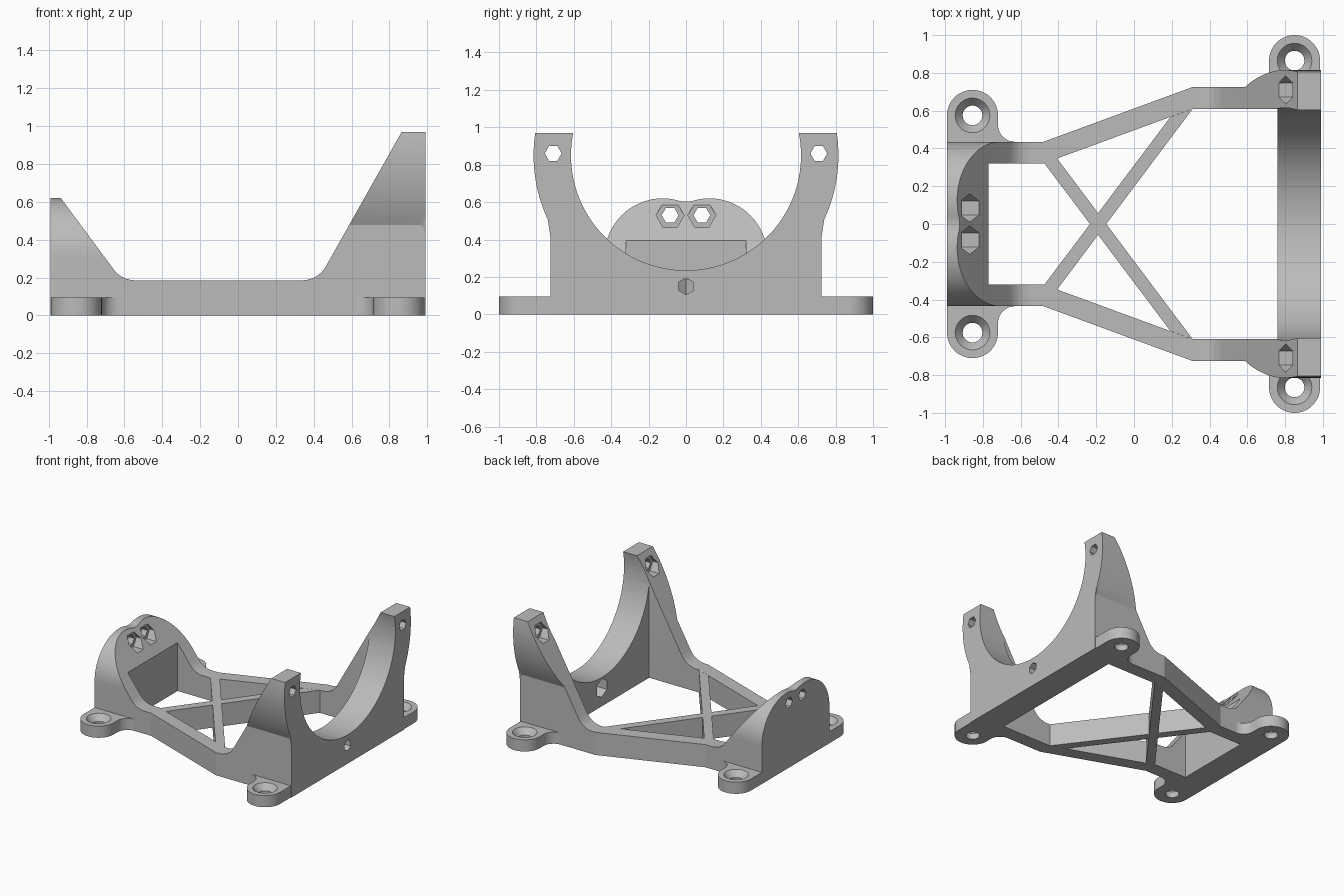
import bpy, bmesh
from math import sin, cos, asin, acos, pi, radians, hypot

cube = bpy.data.objects.get("Cube")
if cube:
    bpy.data.objects.remove(cube, do_unlink=True)

grey = bpy.data.materials.new("plain_grey")
grey.use_nodes = True
COLOUR = (0.5, 0.5, 0.5, 1)
grey.diffuse_color = COLOUR
grey.node_tree.nodes["Principled BSDF"].inputs["Base Color"].default_value = COLOUR


def arc(cu, cv, r, a, b, n):
    """Points on an arc from angle a to angle b."""
    steps = [a + (b - a) * i / n for i in range(n + 1)]
    return [(cu + r * cos(t), cv + r * sin(t)) for t in steps]


def polygon(cu, cv, r, n, turn=0):
    return arc(cu, cv, r, turn, turn + 2 * pi, n)[:-1]


def fillet(p, corner, q, dist, n=8):
    """Rounded corner between the directions towards p and q."""
    def toward(t):
        d = hypot(t[0] - corner[0], t[1] - corner[1])
        return [corner[i] + (t[i] - corner[i]) * dist / d for i in (0, 1)]
    a, b = toward(p), toward(q)
    ts = [i / n for i in range(n + 1)]
    return [tuple((1 - t) ** 2 * a[i] + 2 * t * (1 - t) * corner[i] + t * t * b[i]
                  for i in (0, 1)) for t in ts]


def finish(name, bm):
    bmesh.ops.recalc_face_normals(bm, faces=bm.faces)
    mesh = bpy.data.meshes.new(name)
    bm.to_mesh(mesh)
    bm.free()
    obj = bpy.data.objects.new(name, mesh)
    bpy.context.collection.objects.link(obj)
    return obj


def prism_bm(pts, axis, lo, hi):
    place = {"x": lambda u, v, w: (w, u, v),
             "y": lambda u, v, w: (u, w, v),
             "z": lambda u, v, w: (u, v, w)}[axis]
    bm = bmesh.new()
    low = [bm.verts.new(place(u, v, lo)) for u, v in pts]
    high = [bm.verts.new(place(u, v, hi)) for u, v in pts]
    bm.faces.new(low)
    bm.faces.new(high)
    for i in range(len(pts)):
        j = (i + 1) % len(pts)
        bm.faces.new((low[i], low[j], high[j], high[i]))
    return bm


def prism(name, pts, axis, lo, hi):
    return finish(name, prism_bm(pts, axis, lo, hi))


def boolean(obj, tool, operation="DIFFERENCE"):
    """Apply one boolean and discard its tool."""
    tool.hide_render = True
    mod = obj.modifiers.new("cut", "BOOLEAN")
    mod.operation, mod.solver, mod.object = operation, "EXACT", tool
    bpy.context.view_layer.update()
    graph = bpy.context.evaluated_depsgraph_get()
    mesh = bpy.data.meshes.new_from_object(obj.evaluated_get(graph))
    obj.modifiers.clear()
    obj.data = mesh
    bpy.data.objects.remove(tool, do_unlink=True)


def box_pts(u0, u1, v0, v1):
    return [(u0, v0), (u1, v0), (u1, v1), (u0, v1)]


def nut_hole(obj, y, z, pocket, through, turn=0):
    boolean(obj, prism("pocket_cutter", polygon(y, z, 0.075, 6, turn), "x", *pocket))
    boolean(obj, prism("hole_cutter", polygon(y, z, 0.045, 6, turn), "x", *through))


parts = []
RAIL = 0.185

# Side silhouette shared by both ends
left_top, left_foot = (-0.94, 0.625), (-0.614, RAIL)
right_top, right_foot = (0.865, 0.97), (0.4225, RAIL)
side = [(-1.1, -0.1), (1.1, -0.1), (1.1, 0.97), right_top]
side += fillet(right_top, right_foot, left_foot, 0.09)
side += fillet(right_foot, left_foot, left_top, 0.075)
side += [left_top, (-1.1, 0.625)]

# Large cradle: box with a wider ring on top, open upwards
CZ, INNER, OUTER, TOP = 0.85, 0.615, 0.815, 1.1
start = -acos(0.725 / OUTER)
out_end, in_end = asin((TOP - CZ) / OUTER), asin((TOP - CZ) / INNER)
section = [(-0.725, 0), (0.725, 0)]
section += arc(0, CZ, OUTER, start, out_end, 20)
section += arc(0, CZ, INNER, in_end, -pi - in_end, 64)
section += arc(0, CZ, OUTER, pi - out_end, pi - start, 20)
bm = prism_bm(section, "x", 0.31, 0.99)


def on_rim(edge, r):
    return all(abs(v.co.x - 0.99) < 1e-4 and
               abs(hypot(v.co.y, v.co.z - CZ) - r) < 1e-3 for v in edge.verts)


rims = [e for e in bm.edges if on_rim(e, INNER) or on_rim(e, OUTER)]
bmesh.ops.bevel(bm, geom=rims, offset=0.028, segments=4, profile=0.5, affect="EDGES")
large_cradle = finish("large_cradle", bm)
boolean(large_cradle, prism("side_tool", side, "y", -1.2, 1.2), "INTERSECT")
boolean(large_cradle, prism("opening_cutter", box_pts(0.2, 0.76, -0.61, 0.61), "z", -0.1, 1.2))
for s in (-1, 1):
    nut_hole(large_cradle, s * 0.71, 0.86, (0.6, 0.85), (0.6, 1.1))
nut_hole(large_cradle, 0, 0.15, (0.7, 0.85), (0.7, 1.1), pi / 2)
parts.append(large_cradle)

# Small end plate with a double-humped top
hump = arc(0.125, 0.31, 0.31, 0, acos(-0.085 / 0.31), 28)
dip = [(y, 0.6025 + 3.5 * y * y) for y in (0.027, 0.013)]
half = [(0.435, 0)] + hump + dip
section = half + [(0, 0.6025)] + [(-y, z) for y, z in reversed(half)]
end_plate = prism("end_plate", section, "x", -0.99, -0.48)
boolean(end_plate, prism("side_tool", side, "y", -1.2, 1.2), "INTERSECT")
boolean(end_plate, prism("opening_cutter", box_pts(-0.77, -0.3, -0.32, 0.32), "z", -0.1, 1.2))
for s in (-1, 1):
    nut_hole(end_plate, s * 0.085, 0.53, (-0.91, -0.6), (-1.1, -0.6))
parts.append(end_plate)

# Slanted rails joining the ends
for s, word in ((1, "back"), (-1, "front")):
    pts = [(-0.48, 0.32), (0.31, 0.61), (0.31, 0.725), (-0.48, 0.435)]
    parts.append(prism(word + "_rail", [(x, s * y) for x, y in pts], "z", 0, RAIL))

# Cross brace
upper = [(-0.233, 0), (-0.475, 0.322), (-0.407, 0.347), (-0.19, 0.057),
         (0.192, 0.566), (0.311, 0.61), (-0.147, 0)]
lower = [(x, -y) for x, y in reversed(upper[1:-1])]
parts.append(prism("cross_brace", upper + lower, "z", 0, RAIL))

# Countersunk mounting tabs
R, F, THICK = 0.135, 0.09, 0.095
for end, d, cx, cy, base in (("left", -1, 0.85, 0.865, 0.725),
                             ("right", 1, -0.855, 0.575, 0.435)):
    for s, word in ((1, "back"), (-1, "front")):
        pts = [(-R, base)] + arc(0, cy, R, pi, 0, 32)
        pts += arc(R + F, base + F, F, pi, 1.5 * pi, 10)
        pts = [(cx + d * x, s * y) for x, y in pts]
        tab = prism(f"{word}_{end}_tab", pts, "z", 0, THICK)
        boolean(tab, prism("bolt_cutter", polygon(cx, s * cy, 0.052, 32), "z", -0.1, 0.2))
        bm = bmesh.new()
        bmesh.ops.create_cone(bm, cap_ends=True, segments=32,
                              radius1=0.05, radius2=0.1, depth=0.06)
        bmesh.ops.translate(bm, verts=bm.verts, vec=(cx, s * cy, THICK - 0.02))
        boolean(tab, finish("countersink_cutter", bm))
        parts.append(tab)

# Material and shading
bpy.ops.object.select_all(action="DESELECT")
for obj in parts:
    obj.data.materials.clear()
    obj.data.materials.append(grey)
    obj.select_set(True)
bpy.context.view_layer.objects.active = parts[0]
bpy.ops.object.shade_smooth_by_angle(angle=radians(25))
